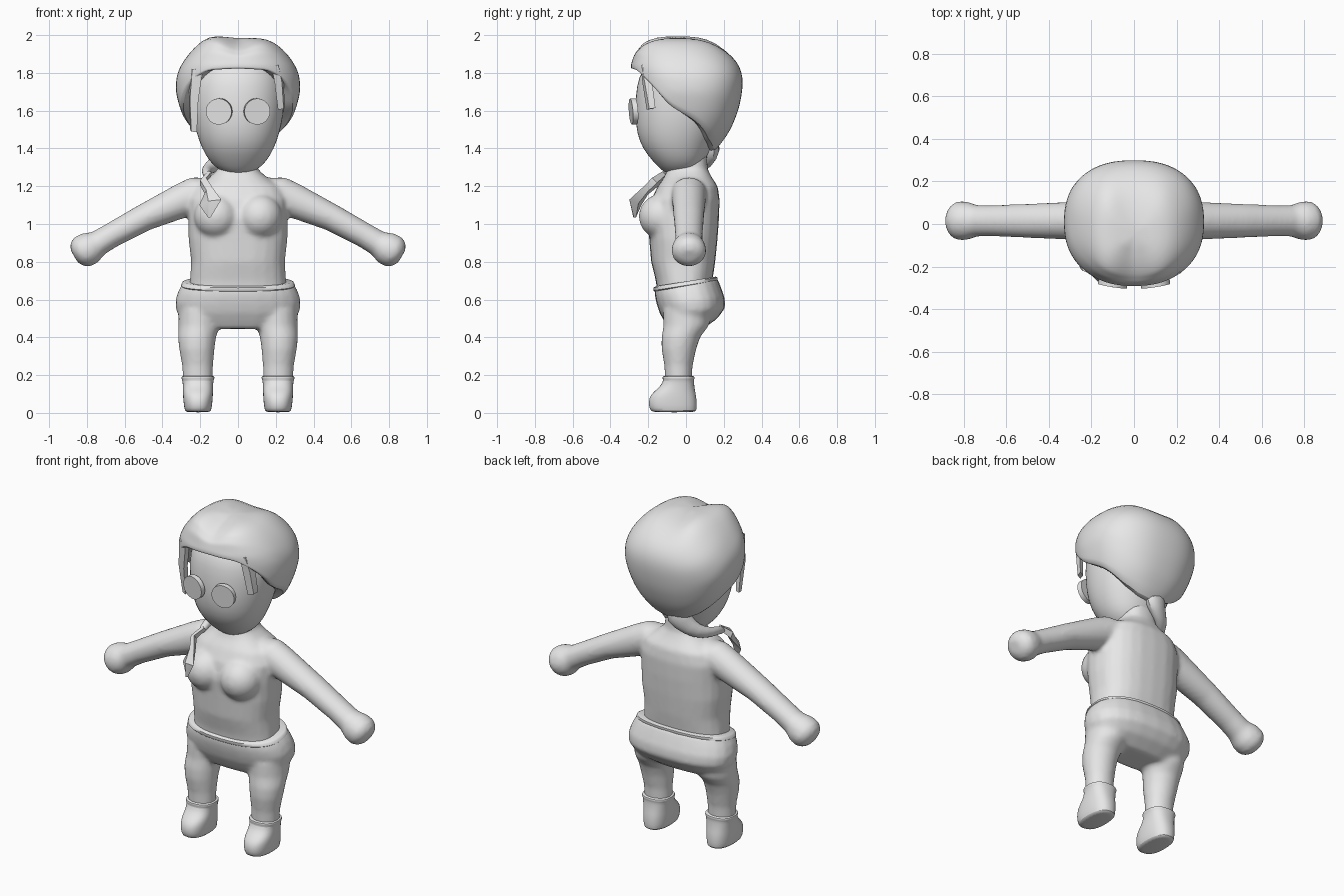
import bpy, bmesh, math
from mathutils import Vector, Matrix

grey = bpy.data.materials.new("plain grey")
grey.diffuse_color = (0.8, 0.8, 0.8, 1)


def spow(v, p):
    return math.copysign(abs(v) ** p, v)


def ring(c, u, v, n=24, e=2.0):
    """Superellipse loop around c, spanned by u and v."""
    c, u, v = Vector(c), Vector(u), Vector(v)
    return [c + u * spow(math.sin(t), 2 / e) - v * spow(math.cos(t), 2 / e)
            for t in (2 * math.pi * i / n for i in range(n))]


def level(z, rx, y0, y1, cx=0, n=24, e=2.0, tilt=0):
    """Horizontal loop of half width rx reaching from y0 to y1."""
    pts = ring((cx, (y0 + y1) / 2, z), (rx, 0, 0), (0, (y1 - y0) / 2, 0), n, e)
    return [Vector((p.x, p.y, p.z + tilt * p.y)) for p in pts]


def loft(bm, rings, cap=True):
    """Skin a stack of loops."""
    rows = [[bm.verts.new(p) for p in r] for r in rings]
    n = len(rows[0])
    for a, b in zip(rows, rows[1:]):
        for i in range(n):
            bm.faces.new((a[i], a[(i + 1) % n], b[(i + 1) % n], b[i]))
    bm.faces.new(rows[-1])
    if cap:
        bm.faces.new(rows[0][::-1])


def finish(bm, name, subsurf=0, voxel=0, smooth=0, angle=50):
    bmesh.ops.recalc_face_normals(bm, faces=bm.faces)
    me = bpy.data.meshes.new(name)
    bm.to_mesh(me)
    bm.free()
    me.materials.append(grey)
    ob = bpy.data.objects.new(name, me)
    bpy.context.collection.objects.link(ob)
    bpy.ops.object.select_all(action='DESELECT')
    ob.select_set(True)
    bpy.context.view_layer.objects.active = ob
    bpy.ops.object.shade_smooth_by_angle(angle=math.radians(angle))
    if voxel:
        m = ob.modifiers.new("merge", 'REMESH')
        m.mode, m.voxel_size, m.use_smooth_shade = 'VOXEL', voxel, True
        m = ob.modifiers.new("soften", 'SMOOTH')
        m.factor, m.iterations = 0.5, smooth
    if subsurf:
        m = ob.modifiers.new("round", 'SUBSURF')
        m.levels = m.render_levels = subsurf
    return ob


def lerp_keys(keys, x):
    """Piecewise linear lookup in rows of (x, values...)."""
    for a, b in zip(keys, keys[1:]):
        if x <= b[0]:
            t = max(0, (x - a[0]) / (b[0] - a[0]))
            return [p + (q - p) * t for p, q in zip(a[1:], b[1:])]
    return list(keys[-1][1:])


# Upper body: torso, neck, bust and arms merged into one skin
bm = bmesh.new()
loft(bm, [level(*k, e=2.5) for k in (
    (0.62, 0.26, -0.15, 0.13), (0.70, 0.255, -0.16, 0.14), (0.80, 0.248, -0.185, 0.155),
    (0.92, 0.262, -0.195, 0.167), (1.03, 0.262, -0.205, 0.175), (1.13, 0.262, -0.185, 0.178),
    (1.20, 0.23, -0.15, 0.168), (1.25, 0.15, -0.115, 0.135), (1.29, 0.105, -0.10, 0.115),
    (1.38, 0.10, -0.09, 0.11))])
for s in (-1, 1):
    bmesh.ops.create_uvsphere(bm, u_segments=24, v_segments=16, radius=0.118,
                              matrix=Matrix.Translation((s * 0.115, -0.132, 1.04)))
    loft(bm, [ring((s * x, 0.015, z), (0, ry, 0), (s * 0.5 * rh, 0, 0.87 * rh)) for x, z, ry, rh in (
        (0.10, 1.175, 0.09, 0.08), (0.20, 1.16, 0.095, 0.10), (0.28, 1.13, 0.09, 0.093),
        (0.50, 1.032, 0.08, 0.072), (0.67, 0.94, 0.073, 0.066), (0.74, 0.898, 0.074, 0.068),
        (0.785, 0.873, 0.090, 0.088), (0.825, 0.852, 0.092, 0.088), (0.852, 0.838, 0.075, 0.07),
        (0.868, 0.83, 0.04, 0.04))])
finish(bm, "shirt_and_arms", voxel=0.013, smooth=6)

# Trousers: hips and legs merged, slanting up toward the back
bm = bmesh.new()
loft(bm, [level(*k, e=2.4, tilt=t) for k, t in (
    ((0.445, 0.24, -0.09, 0.09), 0), ((0.49, 0.30, -0.115, 0.165), 0.05),
    ((0.54, 0.328, -0.14, 0.208), 0.08), ((0.59, 0.333, -0.155, 0.205), 0.1),
    ((0.64, 0.318, -0.165, 0.185), 0.14), ((0.69, 0.292, -0.168, 0.165), 0.16))])
for s in (-1, 1):
    loft(bm, [level(z, rx, y0, y1, s * cx) for z, rx, y0, y1, cx in (
        (0.55, 0.115, -0.12, 0.14, 0.20), (0.46, 0.108, -0.12, 0.12, 0.208),
        (0.40, 0.101, -0.13, 0.075, 0.217), (0.34, 0.094, -0.13, 0.055, 0.218),
        (0.25, 0.082, -0.115, 0.035, 0.214), (0.15, 0.078, -0.11, 0.03, 0.212))])
finish(bm, "trousers", voxel=0.013, smooth=6)

# Waistband
bm = bmesh.new()
loft(bm, [level(z, rx, -0.172 + d, 0.167 - d, n=48, e=2.4, tilt=0.16) for z, rx, d in (
    (0.67, 0.296, 0.004), (0.675, 0.302, 0), (0.69, 0.296, 0), (0.696, 0.285, 0.01))])
finish(bm, "waistband")

# Shoes with a thin cuff
for s, side in ((-1, "right"), (1, "left")):
    bm = bmesh.new()
    loft(bm, [level(z, rx, y0, y1, s * 0.212, e=2.4) for z, rx, y0, y1 in (
        (0.003, 0.058, -0.17, 0.045), (0.01, 0.07, -0.188, 0.056), (0.04, 0.075, -0.199, 0.058),
        (0.08, 0.079, -0.196, 0.056), (0.11, 0.08, -0.175, 0.05), (0.14, 0.08, -0.135, 0.045),
        (0.175, 0.083, -0.12, 0.042), (0.18, 0.088, -0.125, 0.046), (0.193, 0.088, -0.125, 0.046),
        (0.197, 0.078, -0.115, 0.036))])
    finish(bm, side + "_shoe", subsurf=1)

# Head
bm = bmesh.new()
loft(bm, [level(*k, e=2.15) for k in (
    (1.265, 0.05, -0.10, 0.02), (1.285, 0.10, -0.13, 0.06), (1.33, 0.152, -0.175, 0.10),
    (1.40, 0.192, -0.232, 0.13), (1.48, 0.222, -0.262, 0.17), (1.58, 0.243, -0.272, 0.20),
    (1.68, 0.25, -0.268, 0.21), (1.78, 0.24, -0.255, 0.20), (1.86, 0.19, -0.20, 0.16),
    (1.90, 0.10, -0.12, 0.08))])
finish(bm, "head", subsurf=1)

# Eyes: thin discs turned slightly outward
for s, side in ((-1, "right"), (1, "left")):
    bm = bmesh.new()
    bmesh.ops.create_cone(bm, cap_ends=True, segments=32, radius1=0.069, radius2=0.069, depth=0.028)
    bm.transform(Matrix.Translation((s * 0.1, -0.278, 1.596)) @ Matrix.Rotation(s * 0.16, 4, 'Z')
                 @ Matrix.Rotation(math.radians(94), 4, 'X'))
    finish(bm, side + "_eye", angle=30)

# Hair cap: its lower edge rises from the nape to the fringe
PROFILE = [(1.38, 0.15, -0.20, 0.15), (1.43, 0.205, -0.22, 0.19), (1.50, 0.262, -0.24, 0.238),
           (1.60, 0.305, -0.262, 0.278), (1.70, 0.332, -0.275, 0.30), (1.78, 0.328, -0.288, 0.302),
           (1.84, 0.305, -0.293, 0.285), (1.90, 0.262, -0.277, 0.24), (1.94, 0.215, -0.24, 0.175),
           (1.965, 0.16, -0.19, 0.10), (1.98, 0.08, -0.12, 0.02)]
EDGE = [(0, 1.82), (30, 1.81), (50, 1.74), (70, 1.63), (95, 1.55), (125, 1.44), (150, 1.395), (180, 1.38)]
N = 40


def hair_point(i, z):
    rx, y0, y1 = lerp_keys(PROFILE, z)
    p = level(z, rx, y0, y1, n=N, e=2.35)[i]
    k = min(1, max(0, (z - 1.86) / 0.08))
    p.z += k * (0.03 if p.x < 0 else 0.015) * math.exp(-((abs(p.x) - 0.14) / 0.07) ** 2)
    p.z -= k * 0.02 * math.exp(-(p.x / 0.05) ** 2) * max(0, -p.y * 5)
    return p


rows = []
for t in [j / 10 for j in range(11)]:
    row = []
    for i in range(N):
        a = 360 * min(i, N - i) / N
        lo = lerp_keys(EDGE, a)[0]
        row.append(hair_point(i, lo + (1.94 - lo) * t))
    rows.append(row)
rows += [[hair_point(i, z) for i in range(N)] for z in (1.965, 1.98)]
rim = [Vector((p.x * 0.78, p.y * 0.78, p.z + 0.01)) for p in rows[0]]
bm = bmesh.new()
loft(bm, [rim] + rows, cap=False)
finish(bm, "hair", subsurf=1)


# Locks: flat four-sided strands tapering along a path of (x, y, z, half width, half depth)
def lock(name, path, subsurf=0, n=4, angle=40):
    pts = [Vector(p[:3]) for p in path]
    rings = []
    for i, p in enumerate(path):
        d = (pts[min(i + 1, len(pts) - 1)] - pts[max(i - 1, 0)]).normalized()
        out = Vector((pts[i].x, pts[i].y, 0))
        u = d.cross(out).normalized()
        rings.append(ring(pts[i], u * p[3], d.cross(u) * p[4], n))
    b = bmesh.new()
    loft(b, rings)
    finish(b, name, subsurf, angle=angle)


lock("left_lock", [(0.20, -0.22, 1.84, 0.03, 0.02), (0.218, -0.205, 1.75, 0.035, 0.02),
                   (0.23, -0.185, 1.61, 0.03, 0.015)])
lock("right_lock", [(-0.22, -0.20, 1.82, 0.05, 0.03), (-0.235, -0.19, 1.66, 0.04, 0.025),
                    (-0.235, -0.17, 1.49, 0.03, 0.015)])

# Ponytail: gathered at the nape, brought round the neck and over the chest
lock("ponytail", [(-0.02, 0.14, 1.45, 0.10, 0.06), (-0.06, 0.125, 1.37, 0.07, 0.045),
                  (-0.13, 0.085, 1.31, 0.045, 0.04), (-0.17, 0.0, 1.285, 0.03, 0.03),
                  (-0.165, -0.08, 1.27, 0.025, 0.025), (-0.16, -0.13, 1.245, 0.02, 0.02)], 1, 8, 60)
lock("ponytail_tuft", [(-0.15, -0.11, 1.27, 0.02, 0.015), (-0.185, -0.16, 1.225, 0.032, 0.018),
                       (-0.155, -0.215, 1.175, 0.03, 0.018), (-0.147, -0.268, 1.115, 0.068, 0.02),
                       (-0.152, -0.272, 1.035, 0.008, 0.008)])
